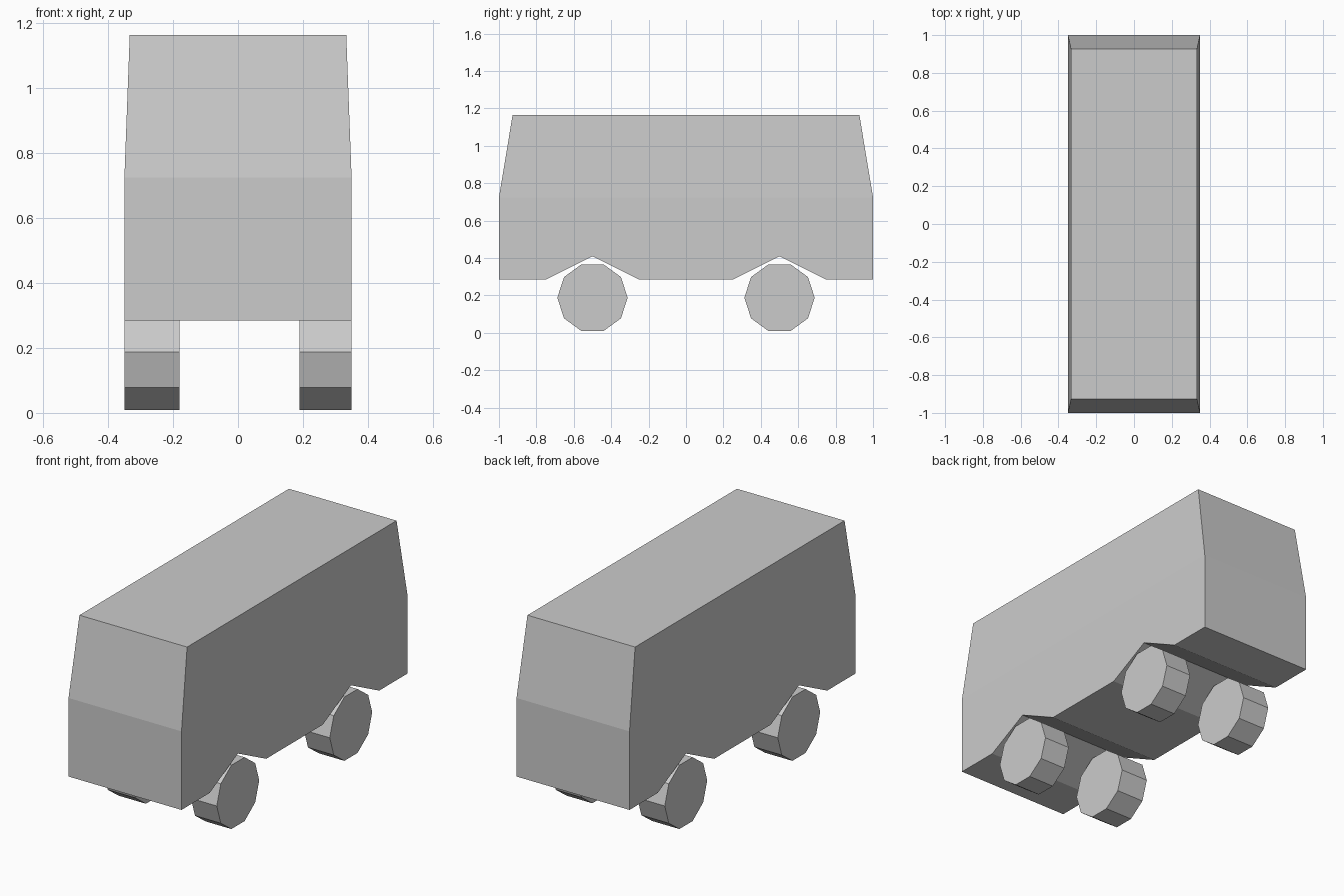
import bpy, bmesh, math
from mathutils import Matrix, Vector

cube = bpy.data.objects.get("Cube")
if cube:
    bpy.data.objects.remove(cube, do_unlink=True)

grey = bpy.data.materials.new("plain grey")
grey.use_nodes = True
colour = (0.6, 0.6, 0.6, 1)
grey.diffuse_color = colour
grey.node_tree.nodes["Principled BSDF"].inputs["Base Color"].default_value = colour


def finish(bm, name):
    bmesh.ops.recalc_face_normals(bm, faces=bm.faces)
    mesh = bpy.data.meshes.new(name)
    bm.to_mesh(mesh)
    bm.free()
    mesh.materials.append(grey)
    obj = bpy.data.objects.new(name, mesh)
    bpy.context.collection.objects.link(obj)


# Van body: lower side profile with pointed wheel arches, extruded across
HALF_W, FLOOR, BELT, ROOF, ARCH = 0.35, 0.285, 0.725, 1.165, 0.41
profile = [(-1, BELT), (-1, FLOOR)]
for axle in (-0.5, 0.5):
    profile += [(axle - 0.25, FLOOR), (axle, ARCH), (axle + 0.25, FLOOR)]
profile += [(1, FLOOR), (1, BELT)]

bm = bmesh.new()
side = bm.faces.new([bm.verts.new((-HALF_W, y, z)) for y, z in profile])
ext = bmesh.ops.extrude_face_region(bm, geom=[side], use_keep_orig=True)
moved = [v for v in ext["geom"] if isinstance(v, bmesh.types.BMVert)]
bmesh.ops.translate(bm, verts=moved, vec=(2 * HALF_W, 0, 0))

# Tapered cabin drawn up from the belt line
belt = next(f for f in bm.faces if all(v.co.z > BELT - 0.01 for v in f.verts))
ext = bmesh.ops.extrude_face_region(bm, geom=[belt])
for v in ext["geom"]:
    if isinstance(v, bmesh.types.BMVert):
        v.co = Vector((v.co.x * 0.953, v.co.y * 0.927, ROOF))
if belt.is_valid:
    bmesh.ops.delete(bm, geom=[belt], context='FACES_ONLY')
finish(bm, "body")

# Ten-sided wheels, a point of each resting on the ground
RADIUS = 0.188
for label, x0, x1 in (("right", -0.35, -0.18), ("left", 0.19, 0.35)):
    for end, y in (("front", -0.5), ("rear", 0.5)):
        bm = bmesh.new()
        place = Matrix.Translation(((x0 + x1) / 2, y, RADIUS)) @ Matrix.Rotation(math.pi / 2, 4, 'Y')
        bmesh.ops.create_cone(bm, cap_ends=True, segments=10, radius1=RADIUS,
                              radius2=RADIUS, depth=x1 - x0, matrix=place)
        finish(bm, f"{end}_{label}_wheel")
